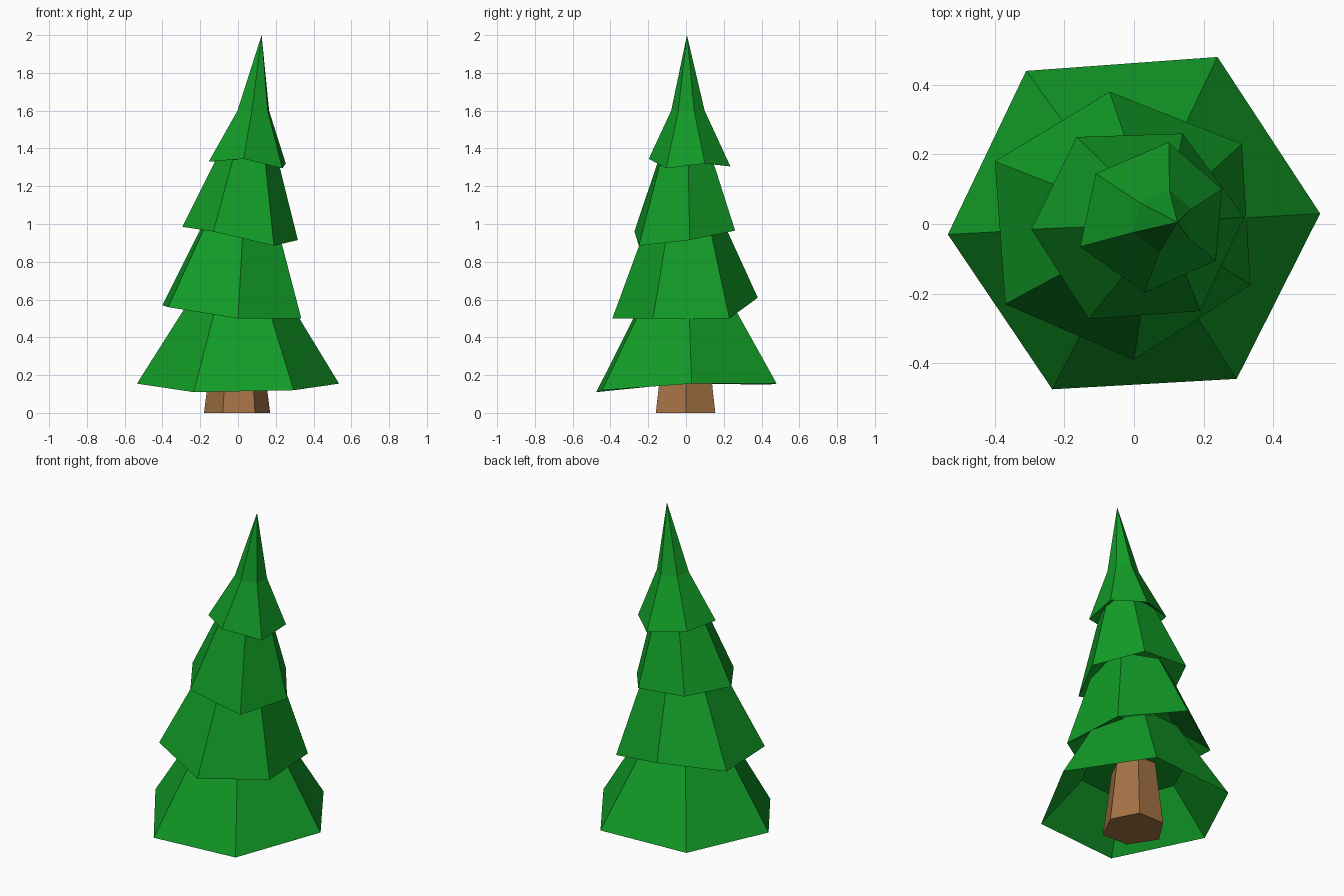
import bpy
import bmesh

cube = bpy.data.objects.get("Cube")
if cube:
    bpy.data.objects.remove(cube, do_unlink=True)


def make_material(name, rgb):
    mat = bpy.data.materials.new(name)
    mat.use_nodes = True
    mat.diffuse_color = (*rgb, 1)
    mat.node_tree.nodes["Principled BSDF"].inputs["Base Color"].default_value = (*rgb, 1)
    return mat


green = make_material("leaf green", (0.006, 0.33, 0.02))
brown = make_material("bark brown", (0.37, 0.17, 0.06))


def shrink(ring, scale, center, z=None, lift=0):
    """Scale a ring about its middle and move it to a new centre and height."""
    mx = sum(p[0] for p in ring) / len(ring)
    my = sum(p[1] for p in ring) / len(ring)
    return [(center[0] + (x - mx) * scale, center[1] + (y - my) * scale,
             pz + lift if z is None else z) for x, y, pz in ring]


def loft(name, rings, mat):
    """Closed flat-shaded solid through a stack of rings (a one-point ring is a tip)."""
    bm = bmesh.new()
    loops = [[bm.verts.new(p) for p in ring] for ring in rings]
    for a, b in zip(loops, loops[1:]):
        n = len(a)
        for i in range(n):
            j = (i + 1) % n
            if len(b) == 1:
                bm.faces.new((a[i], a[j], b[0]))
            else:
                bm.faces.new((a[i], a[j], b[j], b[i]))
    for loop in (loops[0], loops[-1]):
        if len(loop) > 2:
            bm.faces.new(loop)
    bmesh.ops.recalc_face_normals(bm, faces=bm.faces)
    mesh = bpy.data.meshes.new(name)
    bm.to_mesh(mesh)
    bm.free()
    mesh.materials.append(mat)
    obj = bpy.data.objects.new(name, mesh)
    bpy.context.collection.objects.link(obj)
    return obj


# Tapered six-sided trunk
base = [(0.17, 0, 0), (0.09, 0.155, 0), (-0.08, 0.155, 0),
        (-0.18, 0, 0), (-0.08, -0.155, 0), (0.09, -0.16, 0)]
loft("trunk", [base, shrink(base, 0.7, (0, 0), z=0.42)], brown)

# Branch tiers: uneven rim, then recess scale and lift, then the upper rings
tiers = [
    ("bottom_branches",
     [(0.535, 0.03, 0.155), (0.24, 0.48, 0.155), (-0.31, 0.44, 0.15),
      (-0.535, -0.03, 0.155), (-0.235, -0.475, 0.11), (0.295, -0.445, 0.12)],
     (0.56, 0.24), (0.46, (0.005, 0), 0.62)),
    ("lower_middle_branches",
     [(0.335, -0.175, 0.5), (0.31, 0.23, 0.5), (-0.07, 0.38, 0.61),
      (-0.4, 0.18, 0.57), (-0.37, -0.23, 0.56), (0, -0.39, 0.5)],
     (0.55, 0.09), (0.53, (0.01, 0), 1.0)),
    ("upper_middle_branches",
     [(0.317, 0.02, 0.915), (0.14, 0.26, 0.965), (-0.165, 0.25, 0.99),
      (-0.295, -0.015, 0.985), (-0.13, -0.273, 0.96), (0.19, -0.25, 0.885)],
     (0.55, 0.09), (0.5, (0.05, 0), 1.37)),
    ("top_branches",
     [(0.253, 0.1, 1.32), (0.1, 0.235, 1.305), (-0.11, 0.145, 1.33),
      (-0.155, -0.065, 1.33), (0.03, -0.197, 1.345), (0.235, -0.105, 1.295)],
     (0.55, 0.07), (0.41, (0.085, 0.01), 1.6)),
]
tip = (0.125, 0.005, 2.0)

for name, rim, (inset, lift), (scale, center, z) in tiers:
    middle = (sum(p[0] for p in rim) / 6, sum(p[1] for p in rim) / 6)
    rings = [shrink(rim, inset, middle, lift=lift), rim, shrink(rim, scale, center, z=z)]
    if name == "top_branches":
        rings.append([tip])
    loft(name, rings, green)
